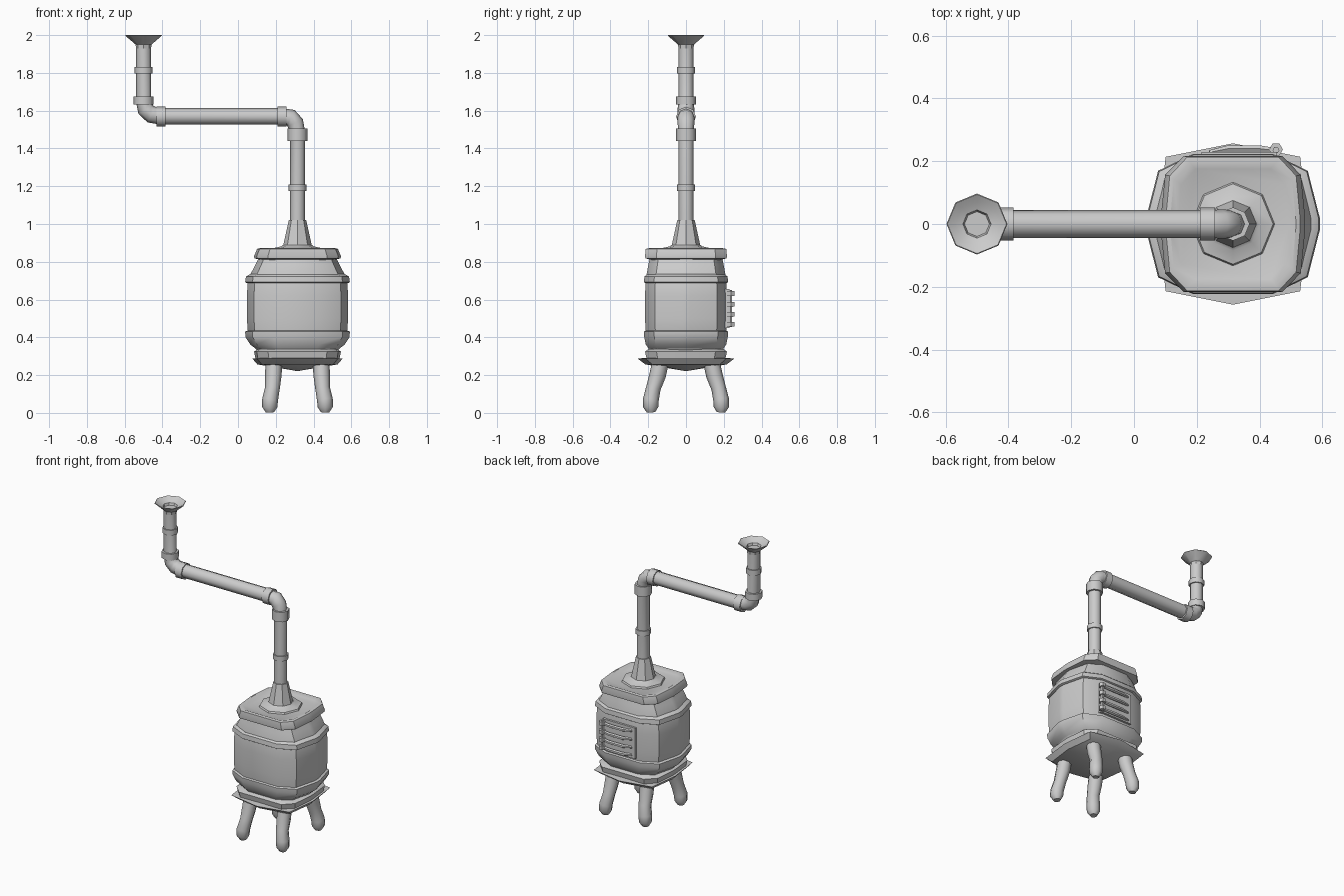
import bpy, bmesh, math
from mathutils import Vector

if "Cube" in bpy.data.objects:
    bpy.data.objects.remove(bpy.data.objects["Cube"])

CX = 0.315  # stove axis


def loft(name, rings, angle=35):
    """Skin a list of equal-sized point rings and cap both ends."""
    bm = bmesh.new()
    rows = [[bm.verts.new(p) for p in r] for r in rings]
    n = len(rows[0])
    for a, b in zip(rows, rows[1:]):
        for i in range(n):
            j = (i + 1) % n
            bm.faces.new((a[i], a[j], b[j], b[i]))
    bm.faces.new(rows[0][::-1])
    bm.faces.new(rows[-1])
    bmesh.ops.recalc_face_normals(bm, faces=bm.faces)
    me = bpy.data.meshes.new(name)
    bm.to_mesh(me)
    bm.free()
    ob = bpy.data.objects.new(name, me)
    bpy.context.collection.objects.link(ob)
    bpy.ops.object.select_all(action='DESELECT')
    ob.select_set(True)
    bpy.context.view_layer.objects.active = ob
    bpy.ops.object.shade_smooth_by_angle(angle=math.radians(angle))
    return ob


def stack(name, section, levels, cx=CX, cy=0, angle=35):
    """Loft one section upward; levels are (x scale, y scale, z)."""
    return loft(name, [[(cx + x * sx, cy + y * sy, z) for x, y in section]
                       for sx, sy, z in levels], angle)


def tube(name, path, radii, sides=8, angle=50):
    """Sweep a round section along a path."""
    pts = [Vector(p) for p in path]
    if not isinstance(radii, (list, tuple)):
        radii = [radii] * len(pts)
    rings = []
    for i, p in enumerate(pts):
        a, b = pts[max(i - 1, 0)], pts[min(i + 1, len(pts) - 1)]
        t = (b - a).normalized()
        u = t.cross(Vector((0, 1, 0))).normalized()
        v = t.cross(u)
        rings.append([p + radii[i] * (u * math.cos(k * math.tau / sides) + v * math.sin(k * math.tau / sides))
                      for k in range(sides)])
    return loft(name, rings, angle)


def mirrored(quarter):
    """Complete a quarter outline, listed from +x towards +y."""
    half = quarter + [(-x, y) for x, y in reversed(quarter)]
    return half + [(-x, -y) for x, y in half]


circle = [(math.cos(k * math.tau / 8), math.sin(k * math.tau / 8)) for k in range(8)]
barrel = mirrored([(1, 0.08), (0.86, 0.76), (0.46, 1)])
lid_outline = mirrored([(1, 0.08), (0.94, 0.72), (0.68, 1)])
plate = [(1.12, 0), (1, 1), (0, 1.2), (-1, 1), (-1.12, 0), (-1, -1), (0, -1.2), (1, -1)]

# Barrel body, with its bands
stack("barrel_body", barrel, [
    (0.205, 0.19, 0.32), (0.24, 0.207, 0.36), (0.262, 0.213, 0.42), (0.268, 0.217, 0.50),
    (0.268, 0.217, 0.62), (0.262, 0.213, 0.71), (0.225, 0.20, 0.78), (0.20, 0.19, 0.83)])
stack("upper_band", barrel, [
    (0.268, 0.215, 0.687), (0.277, 0.223, 0.692), (0.273, 0.22, 0.722), (0.25, 0.205, 0.735)])
stack("lower_band", barrel, [
    (0.215, 0.195, 0.335), (0.25, 0.213, 0.362), (0.276, 0.221, 0.402), (0.277, 0.223, 0.43),
    (0.262, 0.212, 0.437)])
stack("foot_ring", lid_outline, [
    (0.20, 0.19, 0.275), (0.222, 0.208, 0.285), (0.23, 0.217, 0.325), (0.21, 0.20, 0.337)])
stack("lid", lid_outline, [
    (0.19, 0.18, 0.81), (0.228, 0.215, 0.818), (0.23, 0.217, 0.83), (0.214, 0.213, 0.868),
    (0.20, 0.195, 0.872), (0.175, 0.175, 0.862)])

# Flared base plate with a shallow cone below
stack("base_plate", plate, [
    (0.005, 0.005, 0.222), (0.19, 0.18, 0.257), (0.214, 0.214, 0.288), (0.16, 0.16, 0.292)])

# Four splayed legs
for fx, side in ((-1, "left"), (1, "right")):
    for fy, end in ((-1, "front"), (1, "back")):
        tube(f"{end}_{side}_leg",
             [(CX + fx * x, fy * y, z) for x, y, z in (
                 (0.125, 0.135, 0.27), (0.128, 0.15, 0.20), (0.133, 0.173, 0.13), (0.145, 0.186, 0.07),
                 (0.147, 0.187, 0.03), (0.146, 0.185, 0.003))],
             [0.044, 0.044, 0.039, 0.042, 0.04, 0.022])

# Chimney foot and stove pipe
stack("chimney_foot", circle, [
    (r, r, z) for r, z in ((0.135, 0.858), (0.128, 0.872), (0.085, 0.882), (0.075, 0.89),
                           (0.046, 1.02), (0.03, 1.021))])
tube("stove_pipe", [(CX, 0, 1.0), (CX, 0, 1.49), (0.303, 0, 1.535), (0.28, 0, 1.562), (0.23, 0, 1.57),
                    (-0.41, 0, 1.57), (-0.46, 0, 1.58), (-0.488, 0, 1.605), (-0.5, 0, 1.65),
                    (-0.5, 0, 1.96)],
     [0.04, 0.04, 0.045, 0.046, 0.044, 0.044, 0.046, 0.045, 0.04, 0.04])
for name, x, z0, z1 in (("lower_ring", CX, 1.175, 1.208), ("lower_elbow_collar", CX, 1.44, 1.505),
                        ("upper_elbow_collar", -0.5, 1.632, 1.675), ("upper_ring", -0.5, 1.797, 1.832)):
    r = 0.053 if "collar" in name else 0.048
    tube(name, [(x, 0, z0), (x, 0, z1)], r)
for name, x0, x1 in (("right_pipe_collar", 0.21, 0.258), ("left_pipe_collar", -0.432, -0.383)):
    tube(name, [(x0, 0, 1.568), (x1, 0, 1.568)], 0.053)

# Flared outlet with a hollow mouth
stack("pipe_outlet", circle, [
    (r, r, z) for r, z in ((0.04, 1.93), (0.042, 1.95), (0.097, 1.997), (0.094, 2.0),
                           (0.07, 1.985), (0.045, 1.975), (0.036, 1.95))], cx=-0.5)

# Rear door plate, grille bars and hinge
square = [(1, -1), (1, 1), (-1, 1), (-1, -1)]
stack("door_plate", square, [(0.12, 0.012, 0.45), (0.12, 0.012, 0.655)], cx=0.335, cy=0.217)
tube("hinge_post", [(0.452, 0.235, 0.455), (0.452, 0.235, 0.65)], 0.011, 6)
for i, z in enumerate((0.47, 0.522, 0.575, 0.632)):
    tube(f"hinge_knuckle_{i + 1}", [(0.452, 0.237, z - 0.012), (0.452, 0.237, z + 0.012)], 0.022, 6)
    tube(f"grille_bar_{i + 1}", [(0.45, 0.234, z), (0.40, 0.24, z - 0.004), (0.30, 0.24, z - 0.004),
                                 (0.24, 0.228, z)], [0.009, 0.012, 0.012, 0.008], 6)
